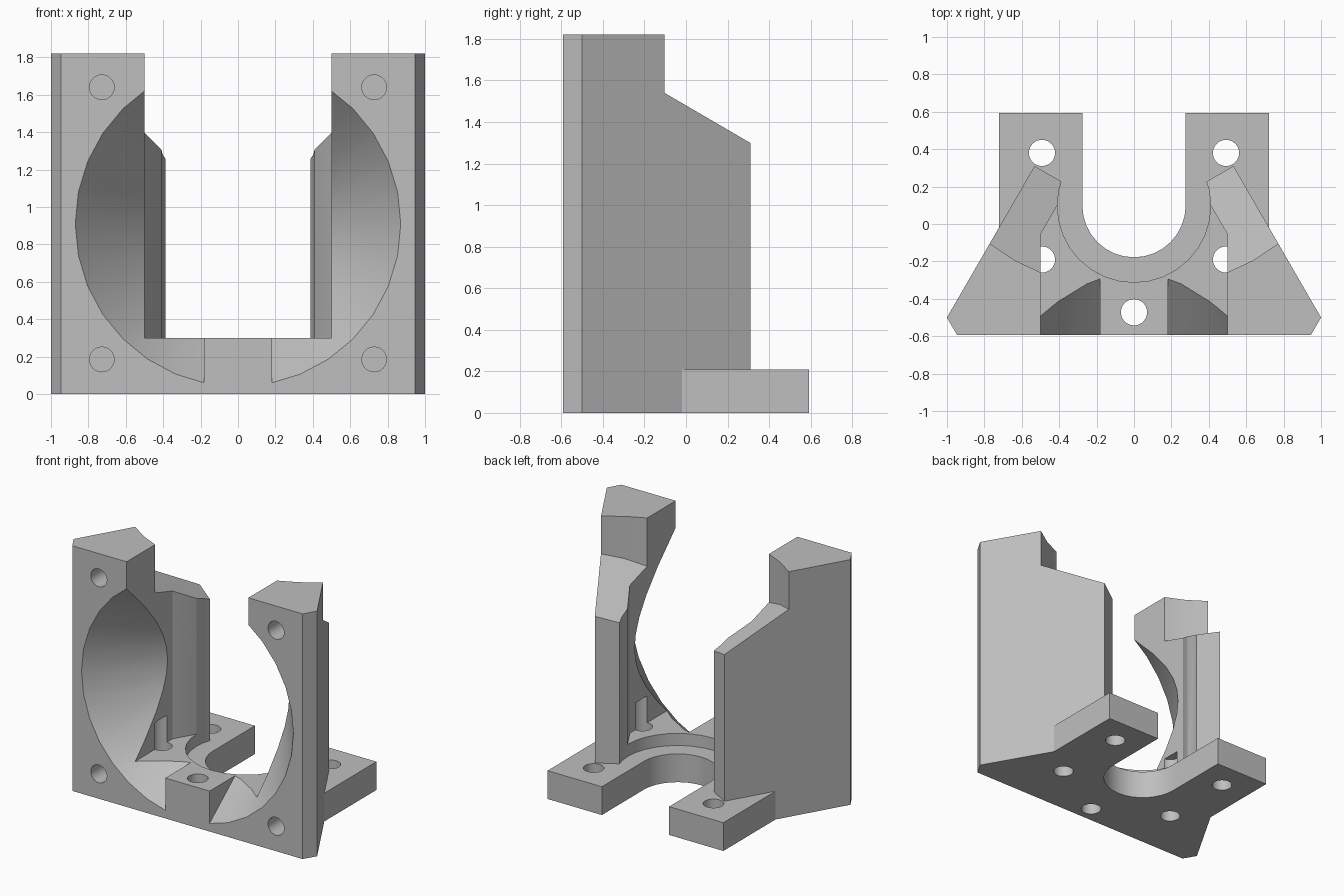
import bpy, bmesh, math

cube = bpy.data.objects.get("Cube")
if cube:
    bpy.data.objects.remove(cube)

grey = bpy.data.materials.new("matte_grey")
grey.use_nodes = True
colour = (0.52, 0.52, 0.52, 1)
grey.diffuse_color = colour
grey.node_tree.nodes["Principled BSDF"].inputs["Base Color"].default_value = colour


def prism(name, plan, low, high):
    """Extrude a plan outline; low may be a number or a function of x, y."""
    base = low if callable(low) else (lambda x, y: low)
    bm = bmesh.new()
    bottom = [bm.verts.new((x, y, base(x, y))) for x, y in plan]
    top = [bm.verts.new((x, y, high)) for x, y in plan]
    bm.faces.new(bottom)
    bm.faces.new(top)
    for i in range(len(plan)):
        j = (i + 1) % len(plan)
        bm.faces.new((bottom[i], bottom[j], top[j], top[i]))
    bmesh.ops.recalc_face_normals(bm, faces=bm.faces)
    mesh = bpy.data.meshes.new(name)
    bm.to_mesh(mesh)
    bm.free()
    obj = bpy.data.objects.new(name, mesh)
    bpy.context.collection.objects.link(obj)
    return obj


def mirrored(half):
    """Close an outline given for its +x half."""
    return half + [(-x, y) for x, y in reversed(half)]


def box(x0, x1, y0, y1):
    return [(x0, y0), (x1, y0), (x1, y1), (x0, y1)]


def arc(cy, r, start, end, steps):
    angles = [math.radians(start + (end - start) * i / steps) for i in range(steps + 1)]
    return [(r * math.cos(a), cy + r * math.sin(a)) for a in angles]


def cone(name, centre, r1, r2, depth, along_y=False):
    bpy.ops.mesh.primitive_cone_add(
        vertices=32, radius1=r1, radius2=r2, depth=depth, location=centre,
        rotation=(-math.pi / 2 if along_y else 0, 0, 0))
    obj = bpy.context.object
    obj.name = name
    return obj


def combine(target, tool, operation="DIFFERENCE"):
    mod = target.modifiers.new("bool", "BOOLEAN")
    mod.operation, mod.object, mod.solver = operation, tool, "EXACT"
    bpy.context.view_layer.objects.active = target
    bpy.ops.object.modifier_apply(modifier=mod.name)
    bpy.data.objects.remove(tool)


FRONT, CY = -0.593, 0.098

# Tapered body with chamfered front corners
bracket = prism("fan_bracket", mirrored(
    [(0.946, FRONT), (1, -0.5), (0.532, 0.31), (0.3, 0.176)]), 0, 1.82)

# Opening between the two uprights, above the floor
combine(bracket, prism("opening", mirrored(
    [(0.5, -0.9), (0.5, -0.055), (0.41, 0.1), (0.3, 0.5)]), 0.3, 2.2))

# Conical duct narrowing to the back
slope, apex, rear = 0.77, 0.537, -0.8
combine(bracket, cone("duct", (0, (apex + rear) / 2, 0.91),
                      slope * (apex - rear), 0, apex - rear, True))

# Centre block standing in the duct
combine(bracket, prism("centre_block", box(-0.182, 0.182, FRONT, -0.2), 0, 0.3), "UNION")

# Round recess, then the base with its two rear feet
combine(bracket, cone("recess", (0, CY, 1.21), 0.41, 0.41, 2))
combine(bracket, prism("base_feet", mirrored(
    [(0.5, -0.3), (0.722, -0.1), (0.722, 0.593), (0.2, 0.593)]), 0, 0.21), "UNION")
combine(bracket, prism("slot", arc(CY, 0.276, 180, 360, 16)
                       + [(0.276, 0.9), (-0.276, 0.9)], -0.5, 2.2))


def shoulder(x, y):
    """Height of the sloping shoulder on the uprights."""
    dx, dy = abs(x) - 0.77, y + 0.105
    along = -0.5 * dx + 0.866 * dy
    inward = -0.866 * dx - 0.5 * dy
    return 1.54 - 0.505 * along - 0.25 * inward


for side in (-1, 1):
    # Stepped, sloping shoulder behind each upright
    step = [(1.03, 0.045), (0.77, -0.105), (0.636, -0.195), (0.503, -0.257),
            (0.3, -0.33), (0.2, 0.4), (0.6, 0.7)]
    combine(bracket, prism("shoulder", [(side * x, y) for x, y in step], shoulder, 2.3))
    # Blind screw holes in the front face
    for z in (0.185, 1.64):
        combine(bracket, cone("screw_hole", (side * 0.728, FRONT, z), 0.066, 0.066, 0.5, True))
    # Vertical mounting holes
    for y in (-0.19, 0.38):
        combine(bracket, cone("mount_hole", (side * 0.492, y, 0.2), 0.07, 0.07, 0.6))
combine(bracket, cone("front_mount_hole", (0, -0.472, 0.2), 0.07, 0.07, 0.6))

bracket.data.materials.clear()
bracket.data.materials.append(grey)
for face in bracket.data.polygons:
    face.material_index = 0

bpy.ops.object.select_all(action="DESELECT")
bracket.select_set(True)
bpy.context.view_layer.objects.active = bracket
bpy.ops.object.shade_smooth_by_angle(angle=math.radians(25))
